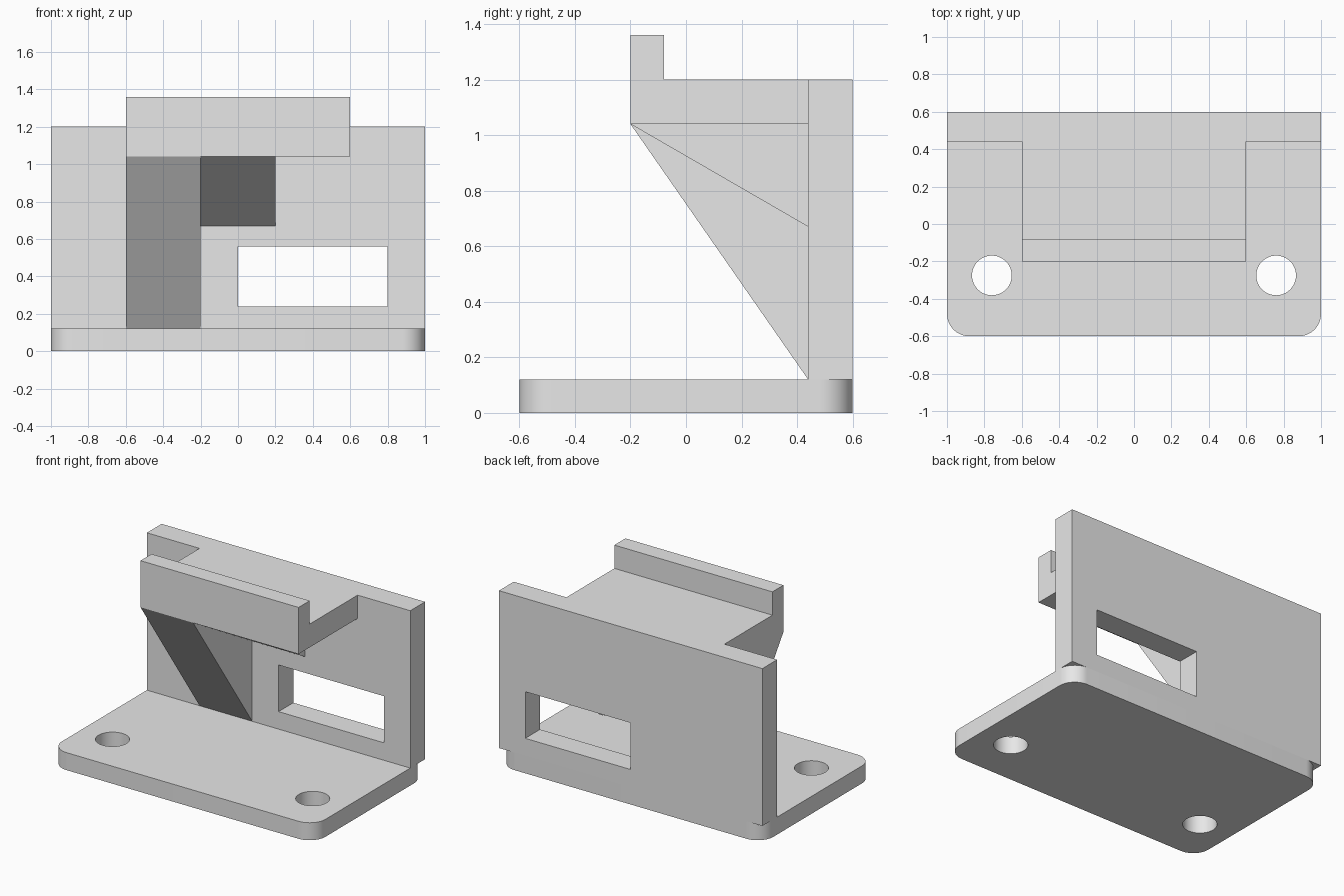
import bpy
from math import pi, sin, cos, radians
from mathutils import Vector

cube = bpy.data.objects.get("Cube")
if cube:
    bpy.data.objects.remove(cube, do_unlink=True)

grey = bpy.data.materials.new("light grey")
grey.use_nodes = True
grey.diffuse_color = (0.8, 0.8, 0.8, 1)
grey.node_tree.nodes["Principled BSDF"].inputs["Base Color"].default_value = (0.8, 0.8, 0.8, 1)


def prism(name, outline, axis, low, high):
    """Extrude a counter-clockwise outline along z (xy outline) or x (yz outline)."""
    def place(p, d):
        return Vector((p[0], p[1], d)) if axis == "z" else Vector((d, p[0], p[1]))
    n = len(outline)
    verts = [place(p, d) for d in (low, high) for p in outline]
    faces = [list(range(n))[::-1], list(range(n, 2 * n))]
    faces += [[i, (i + 1) % n, n + (i + 1) % n, n + i] for i in range(n)]
    mesh = bpy.data.meshes.new(name)
    mesh.from_pydata(verts, [], faces)
    mesh.materials.append(grey)
    obj = bpy.data.objects.new(name, mesh)
    bpy.context.collection.objects.link(obj)
    return obj


def arc(cx, cy, r, start, end, steps):
    return [(cx + r * cos(start + (end - start) * i / steps),
             cy + r * sin(start + (end - start) * i / steps)) for i in range(steps + 1)]


def rectangle(x0, x1, y0, y1):
    return [(x0, y0), (x1, y0), (x1, y1), (x0, y1)]


def cut(obj, cutter):
    cutter.hide_render = True
    mod = obj.modifiers.new("cut", "BOOLEAN")
    mod.operation = "DIFFERENCE"
    mod.solver = "EXACT"
    mod.object = cutter
    bpy.context.view_layer.update()
    deps = bpy.context.evaluated_depsgraph_get()
    mesh = bpy.data.meshes.new_from_object(obj.evaluated_get(deps))
    obj.modifiers.clear()
    obj.data = mesh
    bpy.data.objects.remove(cutter, do_unlink=True)


# Base plate with rounded corners and two screw holes
radius = 0.12
corners = []
for k, (sx, sy) in enumerate([(1, 1), (-1, 1), (-1, -1), (1, -1)]):
    corners += arc(sx * (1 - radius), sy * (0.6 - radius), radius,
                   k * pi / 2, (k + 1) * pi / 2, 12)
base = prism("base_plate", corners, "z", 0, 0.12)
for side in (-1, 1):
    circle = arc(side * 0.76, -0.275, 0.106, 0, 2 * pi, 48)[:-1]
    cut(base, prism("hole_cutter", circle, "z", -0.1, 0.3))

# Upright back wall with a rectangular window
wall = prism("back_wall", rectangle(-1, 1, 0.44, 0.6), "z", 0.12, 1.2)
cut(wall, prism("window_cutter", rectangle(0.3, 0.8, 0.24, 0.56), "x", 0, 0.8))

# Shelf with a raised front lip
shelf_profile = [(-0.2, 1.04), (0.44, 1.04), (0.44, 1.2),
                 (-0.08, 1.2), (-0.08, 1.36), (-0.2, 1.36)]
prism("shelf", shelf_profile, "x", -0.6, 0.6)

# Triangular braces under the shelf: one tall, one short
for name, foot, left, right in (("tall_brace", 0.12, -0.6, -0.2),
                                ("short_brace", 0.67, -0.2, 0.2)):
    prism(name, [(-0.2, 1.04), (0.44, foot), (0.44, 1.04)], "x", left, right)

# Smooth the rounded corners and holes only
bpy.ops.object.select_all(action="DESELECT")
base.select_set(True)
bpy.context.view_layer.objects.active = base
bpy.ops.object.shade_smooth_by_angle(angle=radians(30))
